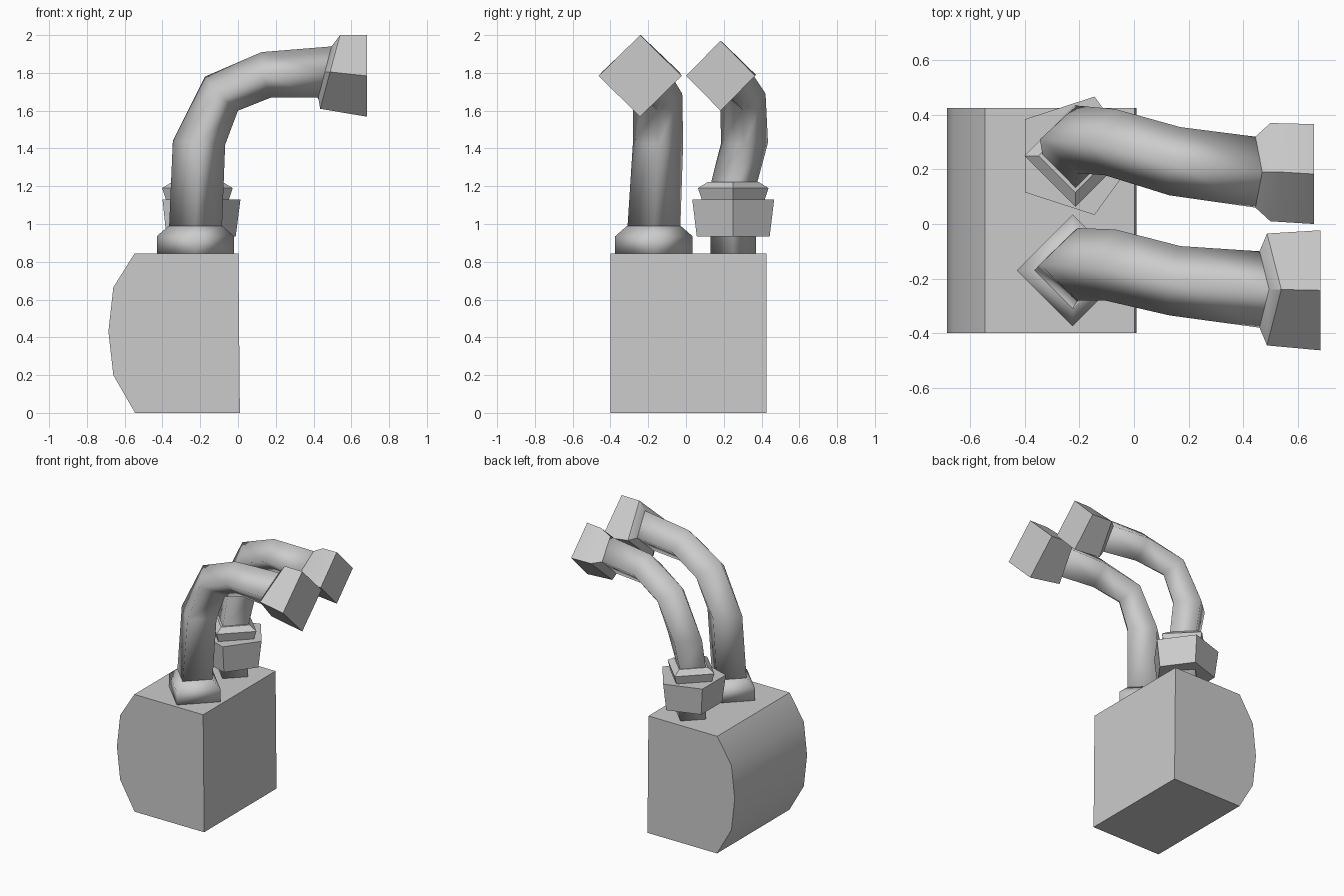
import bpy, math

if "Cube" in bpy.data.objects:
    bpy.data.objects.remove(bpy.data.objects["Cube"])


def loft(name, rings, angle=None):
    """Skin a list of equal-length point rings and cap both ends."""
    n = len(rings[0])
    verts = [p for r in rings for p in r]
    faces = [(i*n + j, i*n + (j+1) % n, (i+1)*n + (j+1) % n, (i+1)*n + j)
             for i in range(len(rings)-1) for j in range(n)]
    faces += [tuple(range(n))[::-1], tuple(range(len(verts)-n, len(verts)))]
    me = bpy.data.meshes.new(name)
    me.from_pydata(verts, [], faces)
    ob = bpy.data.objects.new(name, me)
    bpy.context.collection.objects.link(ob)
    bpy.context.view_layer.objects.active = ob
    for o in bpy.context.selected_objects:
        o.select_set(False)
    ob.select_set(True)
    bpy.ops.object.mode_set(mode='EDIT')
    bpy.ops.mesh.select_all(action='SELECT')
    bpy.ops.mesh.normals_make_consistent(inside=False)
    bpy.ops.object.mode_set(mode='OBJECT')
    if angle:
        bpy.ops.object.shade_smooth_by_angle(angle=math.radians(angle))
    return ob


def diamond(ox, oz, ix, iz, y, half, lean=0.0):
    """Four-sided section: outer corner, inner corner and two side corners."""
    cx, cz = (ox+ix)/2, (oz+iz)/2
    return [(ox, y, oz), (cx-lean, y-half, cz), (ix, y, iz), (cx+lean, y+half, cz)]


def flat(n, x, y, z, r, start=0.0):
    """Horizontal polygon ring."""
    return [(x + r*math.cos(start + math.tau*i/n),
             y + r*math.sin(start + math.tau*i/n), z) for i in range(n)]


# Body block with a rounded left side
profile = [(-.545, 0), (.01, 0), (.002, .845), (-.547, .845),
           (-.66, .665), (-.686, .43), (-.66, .2)]
loft("body_block", [[(x, y, z) for x, z in profile] for y in (-.40, .425)], 40)

# Front pipe
front_end = diamond(.495, 1.94, .425, 1.67, -.24, .14)
loft("front_pipe", [
    diamond(-.365, .98, -.085, .98, -.17, .14),
    diamond(-.345, 1.44, -.068, 1.42, -.148, .133),
    diamond(-.175, 1.78, 0, 1.60, -.15, .13, .02),
    diamond(.125, 1.91, .175, 1.67, -.208, .127, .02),
    front_end], 100)
loft("front_pipe_collar", [flat(4, -.225, -.17, z, r, math.pi)
     for z, r in ((.84, .205), (.935, .205), (.99, .142))], 100)
loft("front_pipe_mouth", [
    front_end,
    diamond(.54, 2.0, .435, 1.61, -.24, .205),
    diamond(.683, 2.0, .683, 1.568, -.243, .22)], 30)

# Back pipe
back_end = diamond(.47, 1.925, .42, 1.67, .19, .13)
loft("back_pipe", [
    diamond(-.335, .84, -.095, .84, .25, .12),
    diamond(-.335, 1.2, -.095, 1.2, .25, .122),
    diamond(-.345, 1.44, -.075, 1.42, .31, .124),
    diamond(-.175, 1.775, 0, 1.605, .30, .121, .02),
    diamond(.125, 1.905, .175, 1.675, .23, .125, .02),
    back_end], 100)
loft("back_pipe_mouth", [
    back_end,
    diamond(.545, 1.965, .455, 1.615, .19, .18),
    diamond(.66, 1.97, .66, 1.6, .183, .183)], 30)

# Five-sided nut and the four-sided ring above it
loft("pipe_nut", [flat(5, -.215, .25, z, r) for z, r in ((.935, .203), (1.13, .228))], 30)
loft("pipe_nut_ring", [flat(4, -.215, .25, z, r)
     for z, r in ((1.125, .165), (1.19, .187), (1.222, .135))], 25)
